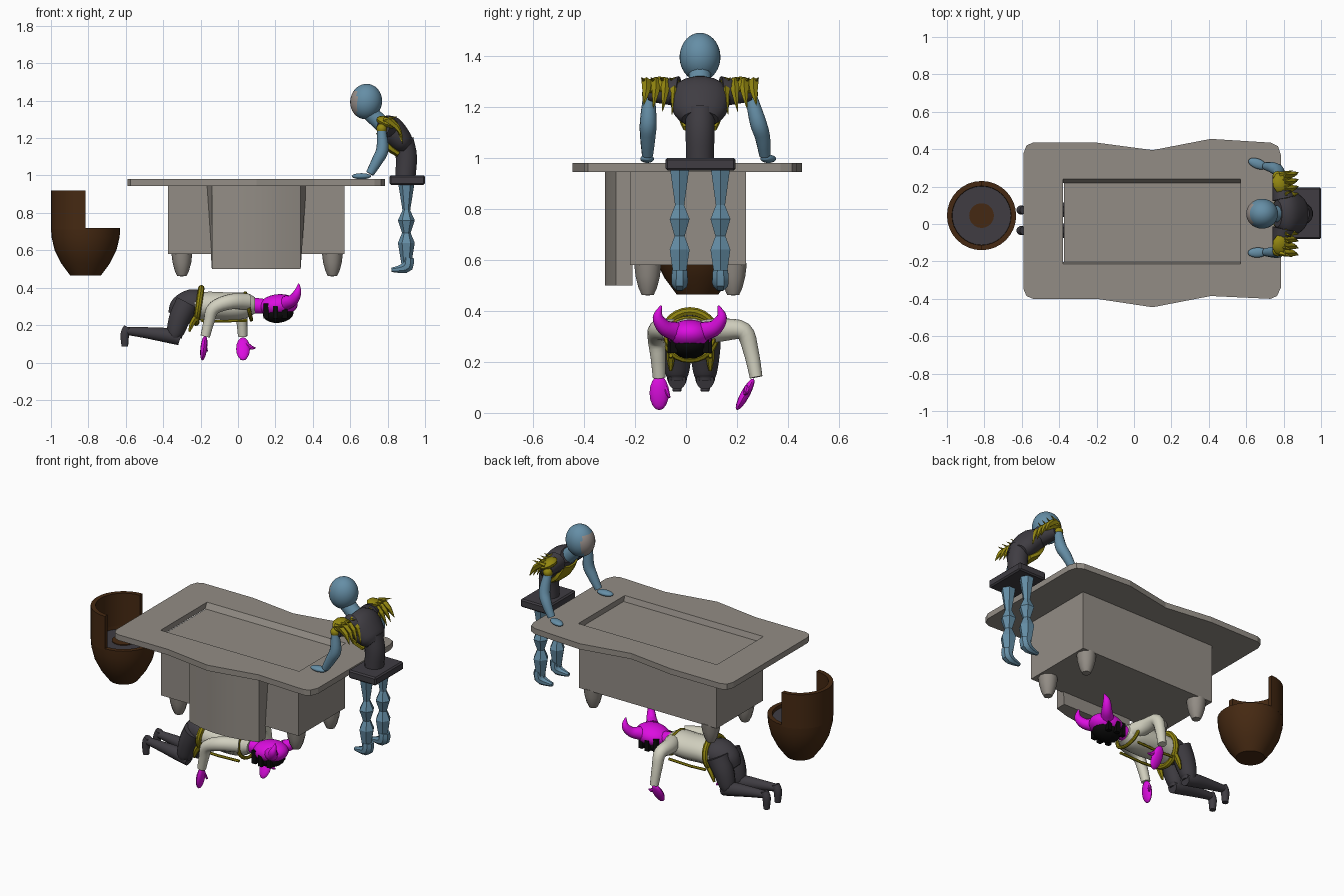
import bpy, bmesh, math
from mathutils import Vector, Matrix, Euler

cube = bpy.data.objects.get("Cube")
if cube:
    bpy.data.objects.remove(cube)


def material(name, *rgb):
    m = bpy.data.materials.new(name)
    m.use_nodes = True
    m.diffuse_color = (*rgb, 1)
    m.node_tree.nodes["Principled BSDF"].inputs["Base Color"].default_value = (*rgb, 1)
    return m


stone = material("stone_grey", .29, .265, .235)
blue = material("steel_blue", .13, .27, .38)
dark = material("charcoal", .05, .046, .055)
gold = material("olive_gold", .29, .24, .005)
brown = material("dark_brown", .06, .022, .006)
pink = material("magenta", .72, .004, .75)
cream = material("cream", .64, .63, .52)
black = material("black", .003, .003, .003)
face_grey = material("face_grey", .32, .28, .26)


def finish(bm, name, mat, smooth=True):
    bmesh.ops.recalc_face_normals(bm, faces=bm.faces)
    mesh = bpy.data.meshes.new(name)
    bm.to_mesh(mesh)
    bm.free()
    ob = bpy.data.objects.new(name, mesh)
    bpy.context.collection.objects.link(ob)
    mesh.materials.append(mat)
    if smooth:
        bpy.ops.object.select_all(action='DESELECT')
        ob.select_set(True)
        bpy.context.view_layer.objects.active = ob
        bpy.ops.object.shade_smooth_by_angle(angle=math.radians(40))
    return ob


def box(name, mat, lo, hi, bevel=0):
    bm = bmesh.new()
    lo, hi = Vector(lo), Vector(hi)
    m = Matrix.Translation((lo + hi) / 2) @ Matrix.Diagonal((*(hi - lo), 1))
    bmesh.ops.create_cube(bm, size=1, matrix=m)
    if bevel:
        bmesh.ops.bevel(bm, geom=bm.edges[:], offset=bevel, segments=1, affect='EDGES')
    return finish(bm, name, mat, False)


def ball(name, mat, centre, radii, rot=(0, 0, 0), sides=20):
    bm = bmesh.new()
    m = Matrix.LocRotScale(Vector(centre), Euler(rot), Vector(radii))
    bmesh.ops.create_uvsphere(bm, u_segments=sides, v_segments=sides * 2 // 3, radius=1, matrix=m)
    return finish(bm, name, mat)


def prism(name, mat, outline, z0, z1):
    bm = bmesh.new()
    f = bm.faces.new([bm.verts.new((x, y, z0)) for x, y in outline])
    ext = bmesh.ops.extrude_face_region(bm, geom=[f])["geom"]
    for v in ext:
        if isinstance(v, bmesh.types.BMVert):
            v.co.z = z1
    return finish(bm, name, mat)


def tube(name, mat, pts, sides=12, sub=4, wide=1, smooth=True):
    """Limb through (x, y, z, radius) points, stretched across y by wide."""
    p = [Vector(q) for q in pts]
    p = [p[0] * 2 - p[1]] + p + [p[-1] * 2 - p[-2]]
    path = []
    for a, b, c, d in zip(p, p[1:], p[2:], p[3:]):
        for k in range(sub):
            t = k / sub
            path.append(b + (c - a) * (t / 2) + (a * 2 - b * 5 + c * 4 - d) * (t * t / 2)
                        + (b * 3 - a - c * 3 + d) * (t ** 3 / 2))
    path.append(p[-2])
    bm = bmesh.new()
    rings, old, rot = [], Vector((0, 0, 1)), Matrix.Identity(3)
    for i, q in enumerate(path):
        tan = (path[min(i + 1, len(path) - 1)] - path[max(i - 1, 0)]).to_3d().normalized()
        rot = old.rotation_difference(tan).to_matrix() @ rot
        old, ring = tan, []
        for k in range(sides):
            a = math.tau * (k + .5) / sides
            off = rot @ Vector((math.cos(a), math.sin(a), 0)) * max(q[3], .001)
            off.y *= wide
            ring.append(bm.verts.new(q.to_3d() + off))
        rings.append(ring)
    for r, s in zip(rings, rings[1:]):
        for k in range(sides):
            n = (k + 1) % sides
            bm.faces.new((r[k], r[n], s[n], s[k]))
    bm.faces.new(rings[0])
    bm.faces.new(rings[-1])
    return finish(bm, name, mat, smooth)


def lathe(name, mat, centre, profile, sides=32):
    bm = bmesh.new()
    vs = [bm.verts.new((r, 0, z)) for r, z in profile]
    es = [bm.edges.new(e) for e in zip(vs, vs[1:])]
    bmesh.ops.spin(bm, geom=vs + es, axis=(0, 0, 1), cent=(0, 0, 0), steps=sides, angle=math.tau)
    bmesh.ops.remove_doubles(bm, verts=bm.verts, dist=.0005)
    bmesh.ops.translate(bm, verts=bm.verts, vec=(*centre, 0))
    return finish(bm, name, mat)


def hoop(name, mat, centre, radius, thick, tilt, scale):
    bpy.ops.mesh.primitive_torus_add(major_radius=radius, minor_radius=thick, major_segments=24,
                                     minor_segments=8, location=centre, rotation=(0, tilt, 0))
    ob = bpy.context.object
    ob.name, ob.scale = name, scale
    ob.data.materials.append(mat)
    bpy.ops.object.shade_smooth_by_angle(angle=math.radians(40))


# Wavy table top with a sloped rectangular opening
outline = [(-.59, -.35), (-.575, -.385), (-.54, -.4), (-.2, -.4), (.1, -.445), (.41, -.385),
           (.73, -.4), (.765, -.385), (.785, -.34), (.785, .37), (.77, .415), (.73, .435),
           (.41, .455), (.1, .395), (-.2, .435), (-.54, .435), (-.575, .42), (-.59, .38)]
hole = [(-.38, -.215), (.57, -.215), (.57, .24), (-.38, .24)]
bm = bmesh.new()
for loop in (outline, hole):
    vs = [bm.verts.new((x, y, .98)) for x, y in loop]
    for a, b in zip(vs, vs[1:] + vs[:1]):
        bm.edges.new((a, b))
bmesh.ops.triangle_fill(bm, edges=bm.edges[:], use_beauty=True)
for v in bmesh.ops.extrude_face_region(bm, geom=bm.faces[:])["geom"]:
    if isinstance(v, bmesh.types.BMVert):
        v.co.z = .945
        if abs(v.co.y) < .3 and -.4 < v.co.x < .6:
            v.co.y += -.022 if v.co.y > 0 else .012
finish(bm, "table_top", stone, False)
box("table_body", stone, (-.375, -.22, .58), (.57, .235, .947))

# Bowed front panel, its back corners flaring outward at the top
bow = [(.0975 + .2375 * t, -.32 + .045 * t * t) for t in (-1, -.6, -.2, .2, .6, 1)]
panel = prism("front_panel", stone, [(-.14, -.21)] + bow + [(.335, -.21)], .5, .945)
for v in panel.data.vertices:
    if v.co.z > .9 and v.co.y > -.22:
        v.co.x += .03 if v.co.x > 0 else -.03
for x in (-.3, .505):
    for y in (-.15, .185):
        lathe("table_foot", stone, (x, y), [(0, .46), (.025, .463), (.038, .49), (.05, .535), (.056, .585), (0, .585)], 10)

# Barrel chair with a half-round back
cx, cy = -.815, .045
lathe("barrel_body", brown, (cx, cy), [(0, .465), (.082, .465), (.13, .53), (.165, .6), (.182, .67),
                                       (.185, .72), (.158, .72), (.155, .68), (0, .68)])
arc = [math.pi * (.5 + i / 16) for i in range(17)]
ring = [(cx + .185 * math.cos(a), cy + .185 * math.sin(a)) for a in arc]
ring += [(cx + .158 * math.cos(a), cy + .158 * math.sin(a)) for a in reversed(arc)]
prism("barrel_back", brown, ring, .71, .92)
lathe("barrel_seat", dark, (cx, cy), [(0, .68), (.157, .68), (.157, .7), (0, .7)])
lathe("barrel_seat_centre", brown, (cx, cy), [(.066, .7), (.066, .705), (0, .705)])

# Stool with jointed legs and feet
box("stool_seat", dark, (.81, -.08, .95), (1, .195, 1), .008)
for y in (-.025, .135):
    for top, bottom, r0, r1 in ((.955, .81, .043, .02), (.82, .76, .018, .045), (.76, .69, .045, .022),
                                (.7, .64, .02, .045), (.64, .52, .045, .025)):
        tube("stool_leg_segment", blue, [(.9, y, top, r0), (.9, y, bottom, r1)], 6, 1, smooth=False)
    tube("stool_foot", blue, [(.91, y, .56, .032), (.905, y, .515, .035), (.87, y, .5, .024), (.82, y, .495, .012)], 8, 2)

# Seated figure: body, neck and head
c = .055
tube("sitter_waist", dark, [(.895, c, .99, .055), (.9, c, 1.1, .058), (.88, c, 1.19, .06)], 16)
tube("sitter_chest", dark, [(.905, c, 1.15, .045), (.875, c, 1.18, .065), (.81, c, 1.25, .075), (.765, c, 1.285, .045)], 16, wide=1.6)
tube("sitter_neck", blue, [(.775, c, 1.27, .045), (.7, c, 1.34, .045)])
head = ball("sitter_head", blue, (.685, c, 1.395), (.085, .08, .095), (0, .15, 0), 32)
head.data.materials.append(face_grey)
for f in head.data.polygons:
    if f.center.x < .635 and f.center.z < 1.45:
        f.material_index = 1
tube("sitter_belly_plate", gold, [(.86, c, 1.115, .02), (.8, c, 1.16, .025), (.755, c, 1.235, .02)], 8, wide=3.5)

# Arms, hands and spiked shoulder pads, mirrored
for s, drift in ((1, .045), (-1, .005)):
    sy = c + s * .2
    tube("sitter_shoulder", dark, [(.8, c + s * .08, 1.26, .06), (.775, sy, 1.255, .035)])
    ball("shoulder_joint", gold, (.768, sy, 1.25), (.028, .028, .028), sides=12)
    tube("sitter_arm", blue, [(.768, sy, 1.24, .024), (.772, sy + s * drift * .6, 1.14, .033),
                              (.745, sy + s * drift, 1.08, .03), (.705, sy + s * drift * 1.2, 1.01, .022)])
    ball("sitter_hand", blue, (.66, sy + s * drift * 1.5, .996), (.052, .027, .016), (0, 0, -s * drift * 8))
    ball("shoulder_pad", gold, (.79, c + s * .165, 1.285), (.055, .06, .028), (s * -.15, .4, 0), 10)
    for i in range(4):
        y = c + s * (.1 + .037 * i)
        tube("pad_spike", gold, [(.8, y, 1.3, .02), (.85, y, 1.26, .016), (.88, y + s * .01, 1.17 + .012 * i, .001)], 5, 2, smooth=False)
        tube("rim_spike", gold, [(.78, y, 1.295, .014), (.85, y + s * .02, 1.315, .001)], 5, 1, smooth=False)

# Crawling figure: torso, hips and legs
m = .015
tube("crawler_torso", cream, [(-.23, m, .3, .075), (-.15, m, .305, .075), (-.04, m, .3, .075),
                              (.04, m, .305, .07), (.09, m, .305, .045)], 16, wide=1.3)
tube("crawler_hips", dark, [(-.19, m, .31, .075), (-.25, m, .31, .082), (-.31, m, .29, .065), (-.35, m, .25, .03)], 16, wide=1.15)
for y in (-.035, .075):
    tube("crawler_thigh", dark, [(-.27, y, .32, .065), (-.31, y, .24, .06), (-.335, y, .16, .048), (-.335, y, .125, .035)])
    tube("crawler_shin", dark, [(-.31, y, .125, .035), (-.38, y, .145, .04), (-.5, y, .16, .03), (-.6, y, .17, .022)])
    tube("crawler_foot", dark, [(-.59, y, .19, .022), (-.605, y, .15, .024), (-.605, y, .085, .018)])

# Belt, straps and hanging tails
hoop("crawler_belt", gold, (-.21, m, .305), .094, .017, 1.72, (1, 1.05, 1))
hoop("chest_strap", gold, (.055, m, .3), .073, .01, 1.35, (1, 1.25, 1))
for y in (-.06, .095):
    tube("belly_strap", gold, [(-.2, y, .225, .008), (-.1, y, .22, .008), (.05, y, .225, .008)], 6, 1)
    tube("belt_tail", gold, [(-.22, y, .25, .016), (-.245, y, .21, .016), (-.26, y, .165, .006)], 6, 2)

# Arms: one reaching back, one spread sideways
tube("crawler_right_arm", cream, [(.05, -.06, .325, .045), (-.04, -.105, .325, .042), (-.13, -.115, .29, .036),
                                  (-.155, -.11, .22, .03), (-.175, -.105, .14, .026)])
ball("crawler_right_hand", pink, (-.183, -.105, .078), (.018, .038, .068), (0, .12, 0), 12)
tube("crawler_left_arm", cream, [(.045, .06, .315, .05), (.02, .14, .325, .045), (.02, .225, .32, .036),
                                 (.02, .255, .24, .03), (.025, .275, .14, .025)])
ball("crawler_left_hand", pink, (.027, .232, .073), (.037, .018, .07), (-.5, 0, 0), 12)
tube("left_thumb", pink, [(.045, .24, .1, .012), (.07, .235, .08, .011), (.093, .23, .078, .004)], 8)
tube("right_thumb", pink, [(-.18, -.08, .1, .012), (-.165, -.065, .06, .005)], 8)

# Head, ragged beard and horns
tube("crawler_neck", pink, [(.07, m, .305, .045), (.15, m, .3, .04)])
ball("crawler_head", pink, (.215, m, .305), (.105, .088, .06), (0, -.1, 0), 24)
ball("crawler_beard", black, (.215, m, .262), (.085, .072, .05), (0, -.1, 0), 14)
for s in (1, -1):
    for i in range(3):
        x = .15 + .05 * i
        y = m + s * (.062 + .012 * (i == 1))
        box("beard_lock", black, (x - .014, y - .013, .235), (x + .014, y + .013, .315 - .012 * i))
    tube("crawler_horn", pink, [(.26, m + s * .06, .32, .038), (.295, m + s * .1, .335, .03),
                                (.318, m + s * .125, .375, .021), (.325, m + s * .112, .42, .004)])
